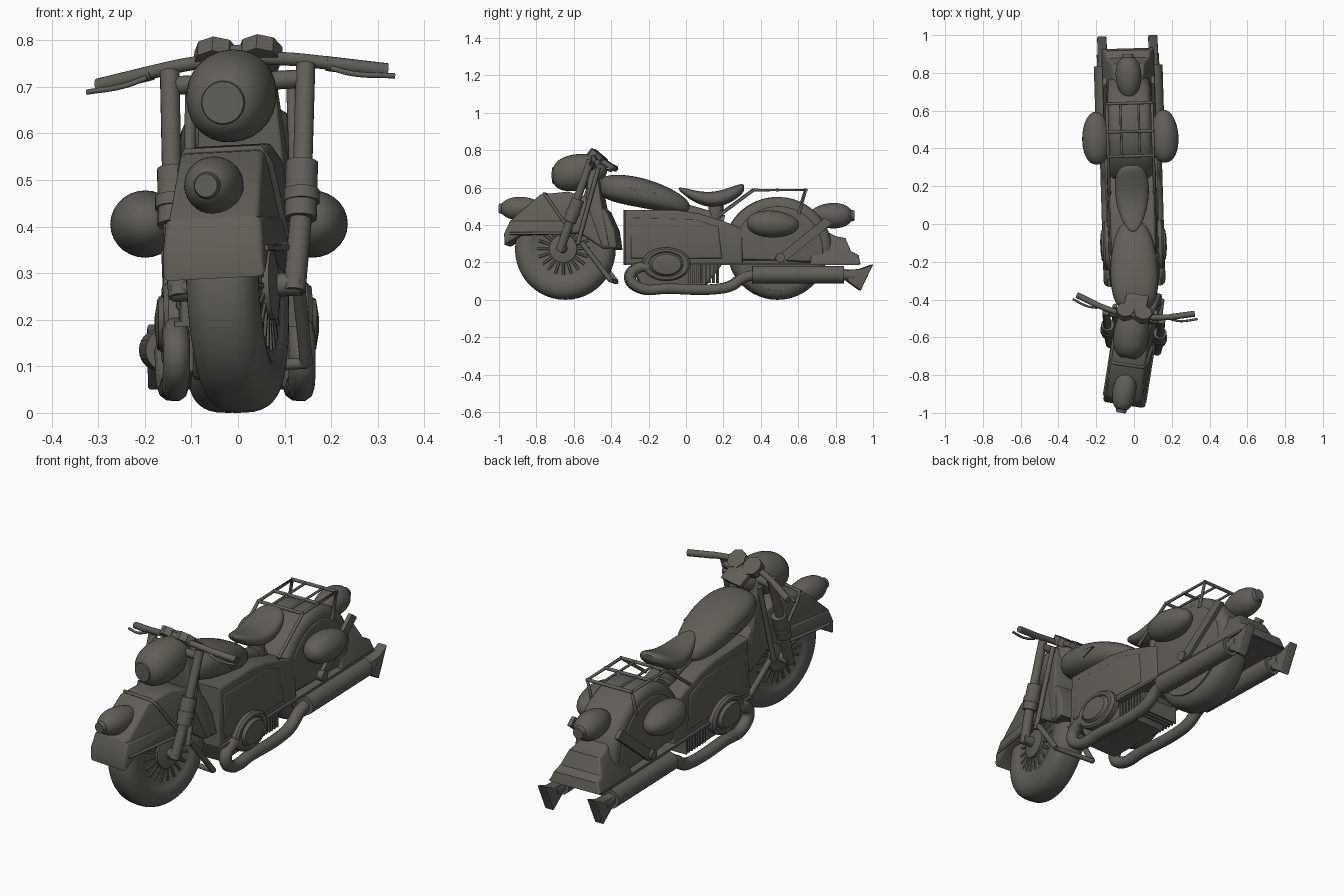
import bpy, bmesh, math
from math import sin, cos, radians, pi
from mathutils import Matrix, Vector

if "Cube" in bpy.data.objects:
    bpy.data.objects.remove(bpy.data.objects["Cube"])

paint = bpy.data.materials.new("dark_warm_grey")
colour = (.12, .113, .095, 1)
paint.use_nodes = True
paint.diffuse_color = colour
paint.node_tree.nodes["Principled BSDF"].inputs["Base Color"].default_value = colour


def turned(angle, axis, pivot):
    pivot = Vector(pivot)
    return Matrix.Translation(pivot) @ Matrix.Rotation(radians(angle), 4, Vector(axis)) @ Matrix.Translation(-pivot)


# The frame is slightly turned; the front end is steered about the fork axis
HEADING = turned(1.7, (0, 0, 1), (0, -.2, 0))
STEERED = turned(-9.5, (0, 1, 3), (0, -.48, .74))
SIDES = (("left", 1), ("right", -1))
group = HEADING


def finish(name, bm):
    bmesh.ops.recalc_face_normals(bm, faces=bm.faces)
    mesh = bpy.data.meshes.new(name)
    bm.to_mesh(mesh)
    bm.free()
    mesh.materials.append(paint)
    ob = bpy.data.objects.new(name, mesh)
    bpy.context.collection.objects.link(ob)
    ob.matrix_world = group
    bpy.ops.object.select_all(action='DESELECT')
    bpy.context.view_layer.objects.active = ob
    ob.select_set(True)
    bpy.ops.object.shade_smooth_by_angle(angle=radians(35))


def rounded(value, power):
    return math.copysign(abs(value) ** power, value)


def circle(count):
    return [math.tau * i / count for i in range(count)]


def skin(name, rings):
    """Bridge equal rings of points and cap both ends."""
    bm = bmesh.new()
    loops = [[bm.verts.new(point) for point in ring] for ring in rings]
    for a, b in zip(loops, loops[1:]):
        for i in range(len(a)):
            bm.faces.new((a[i - 1], a[i], b[i], b[i - 1]))
    bm.faces.new(loops[0])
    bm.faces.new(loops[-1])
    finish(name, bm)


def egg(name, start, end, w, h, skew=1, sag=0, x=0, power=1, blunt=1):
    """Closed teardrop between two (y, z) tips; skew moves the widest place."""
    rings = []
    for i in range(1, 24):
        u = (1 - cos(pi * i / 24)) / 2
        v = u ** skew
        size = (2 * math.sqrt(v * (1 - v))) ** blunt
        y, z = Vector(start).lerp(Vector(end), u)
        z += sag * sin(pi * u)
        rings.append([(x + w * size * rounded(cos(t), power), y, z + h * size * rounded(sin(t), power))
                      for t in circle(28)])
    skin(name, rings)


def lathe(name, centre, profile, sy=1, sz=1):
    """Turn (x, radius) pairs about a line along x."""
    cx, cy, cz = centre
    skin(name, [[(cx + x, cy + r * sy * cos(t), cz + r * sz * sin(t)) for t in circle(48)] for x, r in profile])


def plate(name, outline, w, taper=0, bevel=0, x=0):
    """Extrude a (y, z) outline across x, narrowing with height."""
    bm = bmesh.new()
    low = min(z for y, z in outline)
    a, b = [[bm.verts.new((x + s * (w - taper * (z - low)), y, z)) for y, z in outline] for s in (-1, 1)]
    bm.faces.new(a)
    bm.faces.new(b)
    for i in range(len(a)):
        bm.faces.new((a[i - 1], a[i], b[i], b[i - 1]))
    if bevel:
        bmesh.ops.recalc_face_normals(bm, faces=bm.faces)
        rim = [e for e in bm.edges if (e.verts[0] in a) == (e.verts[1] in a)]
        bmesh.ops.bevel(bm, geom=rim, offset=bevel, segments=3, affect='EDGES', profile=.5)
    finish(name, bm)


def box(y, z, length, height):
    return [(y, z), (y + length, z), (y + length, z + height), (y, z + height)]


def rod(name, start, end, radius, end_radius=None, sides=16):
    start, end = Vector(start), Vector(end)
    along = end - start
    place = Matrix.Translation((start + end) / 2) @ along.to_track_quat('Z', 'Y').to_matrix().to_4x4()
    bm = bmesh.new()
    bmesh.ops.create_cone(bm, cap_ends=True, segments=sides, radius1=radius,
                          radius2=radius if end_radius is None else end_radius, depth=along.length, matrix=place)
    finish(name, bm)


def tube(name, points, radius, handles='AUTO'):
    curve = bpy.data.curves.new(name, 'CURVE')
    curve.dimensions = '3D'
    curve.bevel_depth = radius
    curve.bevel_resolution = 3
    curve.use_fill_caps = True
    spline = curve.splines.new('BEZIER')
    spline.bezier_points.add(len(points) - 1)
    for knot, point in zip(spline.bezier_points, points):
        knot.co = point
        knot.handle_left_type = knot.handle_right_type = handles
    curve.materials.append(paint)
    ob = bpy.data.objects.new(name, curve)
    bpy.context.collection.objects.link(ob)
    ob.matrix_world = group


def wheel(name, y, half):
    turns = [radians(a) for a in range(-40, 221, 10)]
    lathe(name + "_tyre", (0, y, .27), [(-half * rounded(cos(t), .7), .2 + .07 * sin(t)) for t in turns])
    lathe(name + "_hub", (0, y, .27), [(-.09, .03), (-.08, .075), (.08, .075), (.09, .03)])
    for side, s in SIDES:
        for t in circle(20):
            inner, outer = [(s * .062, y + r * cos(t), .27 + r * sin(t)) for r in (.07, .14)]
            rod(name + "_" + side + "_spoke", inner, outer, .009, sides=6)


def lamp(name, y, z, facing, radius):
    """Bullet lamp whose stepped lens points along facing."""
    def at(offset):
        return (0, y + facing * offset, z)
    egg(name + "_shell", (y - facing * .13, z), (y + facing * .1, z), radius, radius, 1.2, blunt=.85)
    rod(name + "_bezel", at(.04), at(.08), radius * .93, radius * .65, 28)
    rod(name + "_lens", at(.07), at(.11), radius * .55, radius * .4, 28)


# Rear wheel, enclosing fender and tail
wheel("rear_wheel", .49, .085)
arc = [radians(a) for a in range(-14, 195, 6)]
for name, r, w, edge in (("rear_fender", .29, .115, .04), ("rear_fender_side", .24, .12, .01)):
    plate(name, [(.49 + r * cos(t), .26 + r * sin(t)) for t in arc], w, bevel=edge)
lathe("rear_wheel_cover", (0, .49, .27), [(-.1, .05), (-.09, .22), (.09, .22), (.1, .05)])
plate("tail_flap", [(.66, .19), (.93, .19), (.92, .24), (.88, .26), (.85, .33), (.8, .34), (.68, .4)], .14, .4, .01)
lamp("tail_lamp", .79, .45, 1, .068)

# Engine housing between the wheels
plate("body_housing", [(-.33, .19), (-.33, .48), (-.05, .48), (.07, .46), (.2, .42), (.3, .38), (.3, .19)],
      .13, .04, .015)
plate("body_side_panel", [(-.3, .22), (-.3, .44), (.05, .43), (.17, .39), (.19, .22)], .135, .05, .01)
plate("crankcase", [(-.3, .2), (-.24, .07), (.1, .07), (.2, .2)], .09, bevel=.015)
plate("running_rail", box(-.33, .185, 1.25, .012), .14)
for i in range(8):
    plate("cooling_fin", box(.01 + i * .022, .09, .01, .1), .11)
tube("backbone", [(0, -.5, .64), (0, -.3, .57), (0, .2, .42)], .035)

# Tank and saddle
egg("fuel_tank", (-.46, .605), (.02, .495), .127, .08, .75, .018, power=.8, blunt=.75)
plate("tank_side_trim", [(-.3, .6), (-.16, .57), (-.23, .54)], .128)
egg("saddle", (-.04, .595), (.312, .6), .09, .042, 1.6, -.06, power=.8, blunt=.65)
rod("saddle_post", (0, .16, .4), (0, .16, .52), .04)

# Luggage rack
RACK = .587
for y in (.36, .49, .64):
    rod("rack_crossbar", (-.125, y, RACK), (.125, y, RACK), .008)

for side, s in SIDES:
    x = s * .12
    tube(side + "_rack_rail", [(x, .16, .44), (x, .36, RACK), (x, .64, RACK), (x, .6, .46)], .008, 'VECTOR')
    rod(side + "_rack_slat", (x * .4, .36, RACK), (x * .4, .64, RACK), .006)
    # Teardrop saddlebags and fender struts
    egg(side + "_saddlebag", (.32, .41), (.6, .4), .075, .072, .9, x=s * .18)
    plate(side + "_fender_strut", [(.47, .22), (.52, .2), (.78, .41), (.74, .44)], .01, x=s * .128)
    rod(side + "_axle_cap", (x, .5, .225), (s * .15, .5, .225), .025)
    # Oval engine covers, a rim around a raised dome
    rim = [(0, 1), (.03, 1), (.04, .9), (.04, .76), (.035, .7), (.05, .6), (.056, .2)]
    lathe(side + "_engine_cover", (x, -.11, .19), [(s * depth, r) for depth, r in rim], .13, .09)
    # Exhaust pipe, silencer and slanted fishtail
    x = s * .135
    tube(side + "_exhaust_pipe", [(x, y, z) for y, z in (
        (-.2, .175), (-.26, .17), (-.3, .12), (-.25, .065), (-.1, .06), (.18, .06), (.24, .075), (.31, .12),
        (.38, .135))], .029)
    rod(side + "_silencer", (x, .35, .135), (x, .84, .135), .047, sides=28)
    rod(side + "_silencer_neck", (x, .83, .135), (x, .9, .13), .03)
    plate(side + "_fishtail", [(.86, .1), (.93, .05), (.997, .19), (.93, .165), (.86, .16)], .025, bevel=.006, x=x)

# Steered front wheel and fender
group = STEERED
wheel("front_wheel", -.645, .078)
plate("front_fender_skirt", [(-.958, .29), (-.962, .35), (-.93, .42), (-.6, .42), (-.6, .35), (-.87, .34)],
      .114, .07, .015)
plate("front_fender", [(-.94, .36), (-.93, .42), (-.77, .56), (-.62, .575), (-.5, .54), (-.41, .47), (-.365, .37),
                       (-.35, .27), (-.43, .27), (-.55, .35)], .108, .06, .015)
plate("fork_shield", [(-.52, .52), (-.51, .71), (-.47, .71), (-.44, .53), (-.39, .28), (-.43, .28)], .112, .07, .008)
hoop = [(.107, -.6, .36), (.097, -.72, .53), (.08, -.75, .565)]
tube("fender_rim", hoop + [(-x, y, z) for x, y, z in reversed(hoop)], .008, 'VECTOR')
lamp("fender_lamp", -.895, .49, -1, .062)

# Headlight and instruments
egg("headlight", (-.715, .667), (-.42, .7), .095, .098, .8, power=.95, blunt=.9)
rod("headlight_lens", (0, -.68, .667), (0, -.714, .667), .055, .045, 32)
plate("instrument_base", [(-.51, .77), (-.49, .79), (-.37, .71), (-.39, .69)], .06, bevel=.005)
tube("handlebar_centre", [(x, .6 * x * x - .485, .76 - .5 * x * x) for x in (-.2, -.1, 0, .1, .2)], .015)

for side, s in SIDES:
    def leg(part, top, bottom, radius):
        rod(side + "_" + part, (s * top[0], *top[1:]), (s * bottom[0], *bottom[1:]), radius)

    rod(side + "_gauge_pod", (s * .048, -.485, .75), (s * .048, -.46, .78), .048, sides=8)
    leg("grip", (.19, -.463, .74), (.315, -.425, .718), .016)
    tube(side + "_lever", [(s * .2, -.475, .73), (s * .25, -.475, .715), (s * .335, -.45, .706)], .006)
    # Telescopic fork legs
    leg("fork_tube", (.148, -.485, .74), (.14, -.6, .42), .021)
    leg("fork_cover", (.14, -.555, .53), (.138, -.6, .41), .035)
    leg("fork_collar", (.14, -.578, .47), (.14, -.587, .445), .039)
    leg("fork_lower", (.138, -.6, .41), (.125, -.655, .255), .024)
    leg("fork_clamp", (0, -.49, .71), (.148, -.49, .71), .02)
    leg("inner_fork_tube", (.11, -.45, .7), (.12, -.56, .29), .012)
    # Fender stays and axle
    leg("fender_stay", (.115, -.54, .3), (.1, -.385, .1), .014)
    leg("fender_ledge", (.11, -.93, .35), (.11, -.6, .35), .007)
    leg("axle_end", (.08, -.645, .27), (.14, -.645, .27), .025)
rod("stay_bridge", (-.1, -.385, .1), (.1, -.385, .1), .012)
